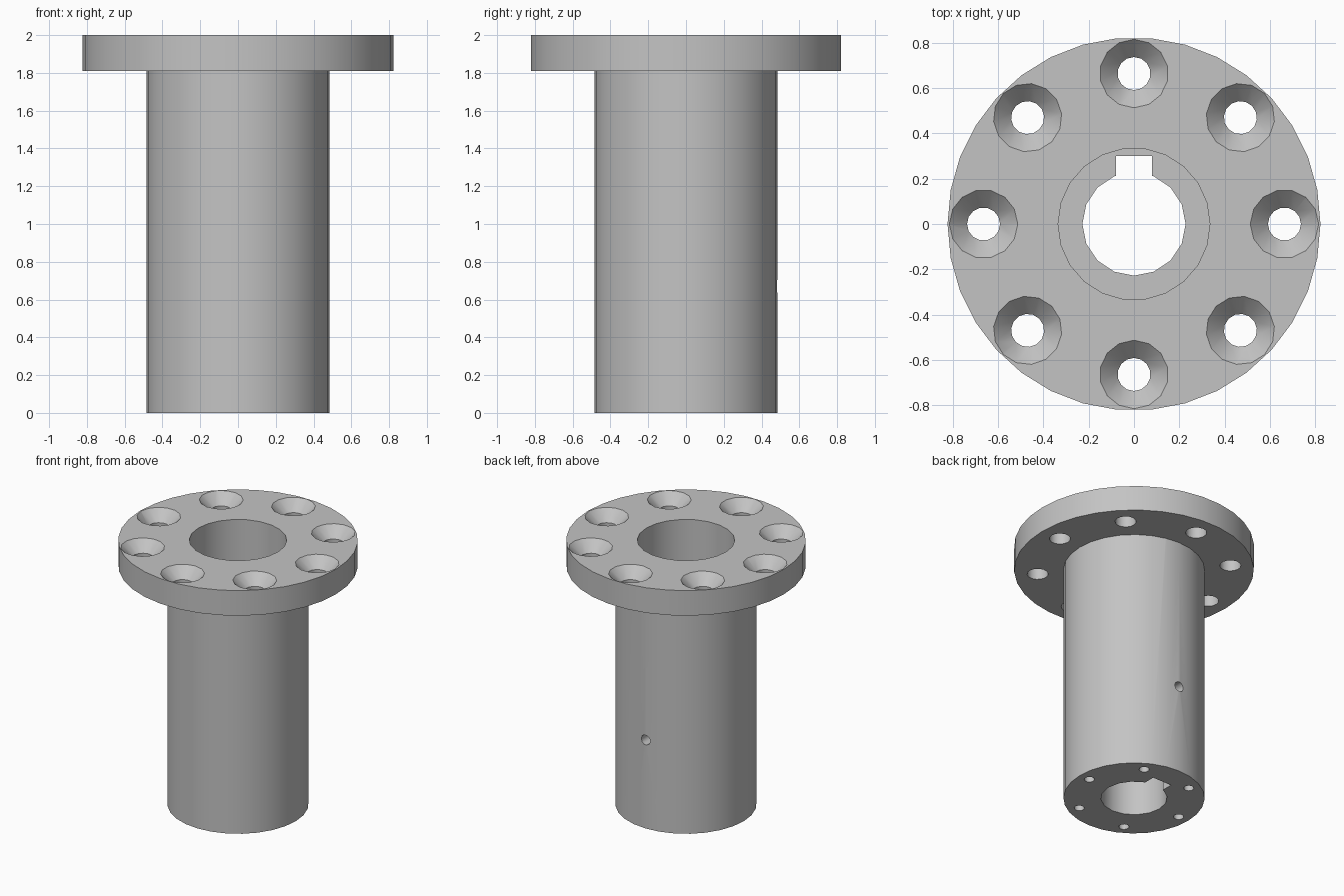
import bpy, bmesh
from math import cos, sin, pi, radians
from mathutils import Matrix, Vector

cube = bpy.data.objects.get("Cube")
if cube:
    bpy.data.objects.remove(cube, do_unlink=True)

steel = bpy.data.materials.new("grey_steel")
steel.use_nodes = True
grey = (0.55, 0.55, 0.55, 1)
steel.diffuse_color = grey
steel.node_tree.nodes["Principled BSDF"].inputs["Base Color"].default_value = grey


def make_object(name, bm):
    bmesh.ops.recalc_face_normals(bm, faces=bm.faces)
    mesh = bpy.data.meshes.new(name)
    bm.to_mesh(mesh)
    bm.free()
    mesh.materials.append(steel)
    obj = bpy.data.objects.new(name, mesh)
    bpy.context.collection.objects.link(obj)
    return obj


def turned(name, profile, sides, places=(Matrix(),)):
    """Solid of revolution from (radius, z) points, repeated at each place."""
    bm = bmesh.new()
    for place in places:
        rings = []
        for r, z in profile:
            angles = [2 * pi * i / sides for i in range(sides)]
            rings.append([bm.verts.new(place @ Vector((r * cos(a), r * sin(a), z)))
                          for a in angles])
        bm.faces.new(rings[0])
        bm.faces.new(rings[-1])
        for low, high in zip(rings, rings[1:]):
            for i in range(sides):
                j = (i + 1) % sides
                bm.faces.new((low[i], low[j], high[j], high[i]))
    return make_object(name, bm)


def circle_of(count, radius):
    return [Matrix.Rotation(2 * pi * i / count, 4, "Z") @ Matrix.Translation((radius, 0, 0))
            for i in range(count)]


def combine(target, tool, operation="DIFFERENCE"):
    mod = target.modifiers.new(tool.name, "BOOLEAN")
    mod.operation = operation
    mod.solver = "EXACT"
    mod.object = tool
    bpy.context.view_layer.objects.active = target
    bpy.ops.object.modifier_apply(modifier=mod.name)
    bpy.data.objects.remove(tool, do_unlink=True)


TOP, FLANGE_BASE, STEP = 2.0, 1.81, 1.33

# Sleeve with its flange
hub = turned("flanged_sleeve", [(0.485, 0), (0.485, 1.9)], 28)
combine(hub, turned("flange", [(0.823, FLANGE_BASE), (0.823, TOP)], 34), "UNION")

# Narrow bore at the bottom, wider bore from the top
combine(hub, turned("bore", [(0.228, -0.1), (0.228, STEP + 0.1)], 16))
combine(hub, turned("wide_bore", [(0.335, STEP), (0.335, TOP + 0.1)], 22))

# Keyway along the back of the narrow bore
bm = bmesh.new()
bmesh.ops.create_cube(bm, size=1)
bmesh.ops.scale(bm, vec=(0.16, 0.2, STEP + 0.2), verts=bm.verts)
bmesh.ops.translate(bm, vec=(0, 0.2, STEP / 2), verts=bm.verts)
combine(hub, make_object("keyway", bm))

# Countersunk bolt holes through the flange
sink = [(0.073, 1.7), (0.073, 1.92), (0.151, TOP), (0.151, TOP + 0.1)]
combine(hub, turned("countersunk_holes", sink, 14, circle_of(8, 0.664)))

# Blind holes in the bottom face
combine(hub, turned("end_holes", [(0.036, -0.1), (0.036, 0.25)], 10, circle_of(6, 0.4)))

# Set screw hole from the back into the keyway
outward = Matrix.Translation((0, 0, 0.67)) @ Matrix.Rotation(radians(-90), 4, "X")
combine(hub, turned("set_screw_hole", [(0.038, 0.2), (0.038, 0.6)], 10, [outward]))

# Smooth round walls, crisp rims
bpy.ops.object.select_all(action="DESELECT")
hub.select_set(True)
bpy.context.view_layer.objects.active = hub
bpy.ops.object.shade_smooth_by_angle(angle=radians(37))
